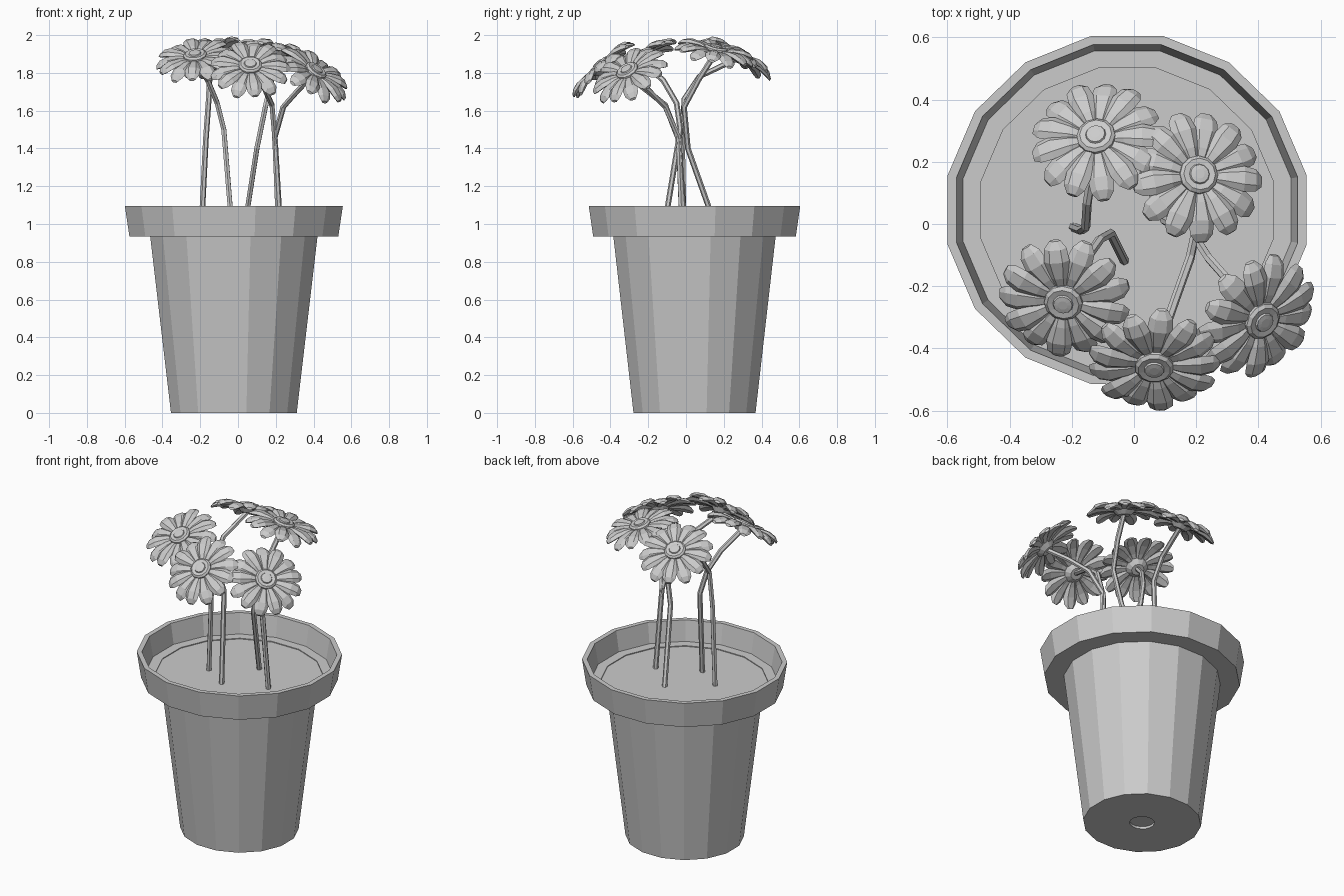
import bpy, bmesh, math
from mathutils import Vector, Matrix

cube = bpy.data.objects.get("Cube")
if cube:
    bpy.data.objects.remove(cube, do_unlink=True)

grey = bpy.data.materials.new("plain grey")
grey.use_nodes = True
grey.diffuse_color = (0.6, 0.6, 0.6, 1)
grey.node_tree.nodes["Principled BSDF"].inputs["Base Color"].default_value = (0.6, 0.6, 0.6, 1)


def add_object(name, bm):
    bmesh.ops.recalc_face_normals(bm, faces=bm.faces)
    mesh = bpy.data.meshes.new(name)
    bm.to_mesh(mesh)
    bm.free()
    mesh.materials.append(grey)
    obj = bpy.data.objects.new(name, mesh)
    bpy.context.collection.objects.link(obj)
    return obj


def skin(bm, rings):
    """Join neighbouring closed rings of vertices with quads."""
    for a, b in zip(rings, rings[1:]):
        for i in range(len(a)):
            j = (i + 1) % len(a)
            bm.faces.new((a[i], a[j], b[j], b[i]))


def lathe(bm, profile, sides):
    """Revolve (flat radius, height) pairs, capping both ends."""
    rings = []
    for r, z in profile:
        r /= math.cos(math.pi / sides)
        angles = [(i + 0.5) * math.tau / sides for i in range(sides)]
        rings.append([bm.verts.new((r * math.cos(t), r * math.sin(t), z)) for t in angles])
    skin(bm, rings)
    bm.faces.new(rings[0])
    bm.faces.new(rings[-1])


# Pot with overhanging rim, soil and a shallow drain hole
def build_pot():
    bm = bmesh.new()
    lathe(bm, [(0.07, 0.015), (0.07, 0), (0.333, 0), (0.443, 0.935), (0.553, 0.935),
               (0.577, 1.095), (0.548, 1.095), (0.527, 0.97), (0.47, 0.97), (0.47, 0.965)], 16)
    bmesh.ops.transform(bm, verts=bm.verts, matrix=Matrix.Translation((-0.022, 0.045, 0))
                        @ Matrix.Diagonal((1, 0.97, 1, 1)))
    add_object("pot", bm)


# One puffy petal: sections of (distance, half width, half thickness, height)
PETAL = [(0.03, 0.014, 0.008, 0), (0.09, 0.028, 0.014, 0.008), (0.15, 0.042, 0.018, 0.006),
         (0.19, 0.037, 0.016, -0.006), (0.212, 0.018, 0.008, -0.02)]


def add_petal(bm, angle, lift):
    spin = Matrix.Rotation(angle, 3, 'Z')
    rings = []
    for r, w, t, h in PETAL:
        ring = []
        for k in range(6):
            a = k * math.tau / 6
            p = Vector((r, w * math.cos(a), h + lift * r + t * math.sin(a)))
            ring.append(bm.verts.new(spin @ p))
        rings.append(ring)
    skin(bm, rings)
    bm.faces.new(rings[0])
    bm.faces.new(rings[-1])


# Flower head: ring of petals around a stepped button
def build_flower(name, centre, normal, petals=13):
    bm = bmesh.new()
    for i in range(petals):
        add_petal(bm, i * math.tau / petals, -0.05 if i % 2 else 0.03)
    lathe(bm, [(0.035, -0.03), (0.062, -0.005), (0.06, 0.02), (0.05, 0.029),
               (0.032, 0.027), (0.029, 0.033), (0.015, 0.035)], 12)
    head = add_object(name, bm)
    head.matrix_world = (Matrix.Translation(centre)
                         @ Vector(normal).to_track_quat('Z', 'Y').to_matrix().to_4x4())


# Bent stem from the soil to the back of a flower
def build_stem(name, points):
    curve = bpy.data.curves.new(name, 'CURVE')
    curve.dimensions = '3D'
    curve.bevel_depth = 0.015
    curve.bevel_resolution = 1
    curve.use_fill_caps = True
    spline = curve.splines.new('POLY')
    spline.points.add(len(points) - 1)
    for point, co in zip(spline.points, points):
        point.co = (*co, 1)
    spline.use_smooth = False
    curve.materials.append(grey)
    bpy.context.collection.objects.link(bpy.data.objects.new(name, curve))


# Placement: flower centre, facing direction, lower stem points
FLOWERS = {
    "back": ((-0.12, 0.275, 1.89), (-0.12, 0.48, 0.87),
             [(-0.195, -0.01, 0.95), (-0.17, -0.02, 1.45), (-0.155, -0.01, 1.66), (-0.15, 0.07, 1.78)]),
    "right": ((0.205, 0.155, 1.915), (0.2, 0.2, 0.95),
              [(0.03, 0.17, 0.95), (0.1, 0.01, 1.4), (0.145, -0.01, 1.62), (0.18, 0.07, 1.77)]),
    "left": ((-0.225, -0.245, 1.88), (-0.12, -0.48, 0.86),
             [(-0.03, -0.12, 0.95), (-0.075, -0.03, 1.5), (-0.11, -0.05, 1.64), (-0.16, -0.12, 1.76)]),
    "front": ((0.065, -0.45, 1.83), (0, -0.68, 0.73),
              [(0.215, -0.005, 0.95), (0.195, -0.04, 1.45), (0.18, -0.11, 1.63), (0.13, -0.25, 1.74)]),
    "front_left": ((0.405, -0.305, 1.8), (0.52, -0.42, 0.75),
                   [(0.225, -0.02, 0.95), (0.195, -0.04, 1.46), (0.24, -0.11, 1.62), (0.32, -0.2, 1.71)]),
}

build_pot()
for place, (centre, normal, path) in FLOWERS.items():
    build_flower(place + "_flower", centre, normal)
    tip = Vector(centre) - 0.02 * Vector(normal)
    build_stem(place + "_stem", path + [tuple(tip)])
